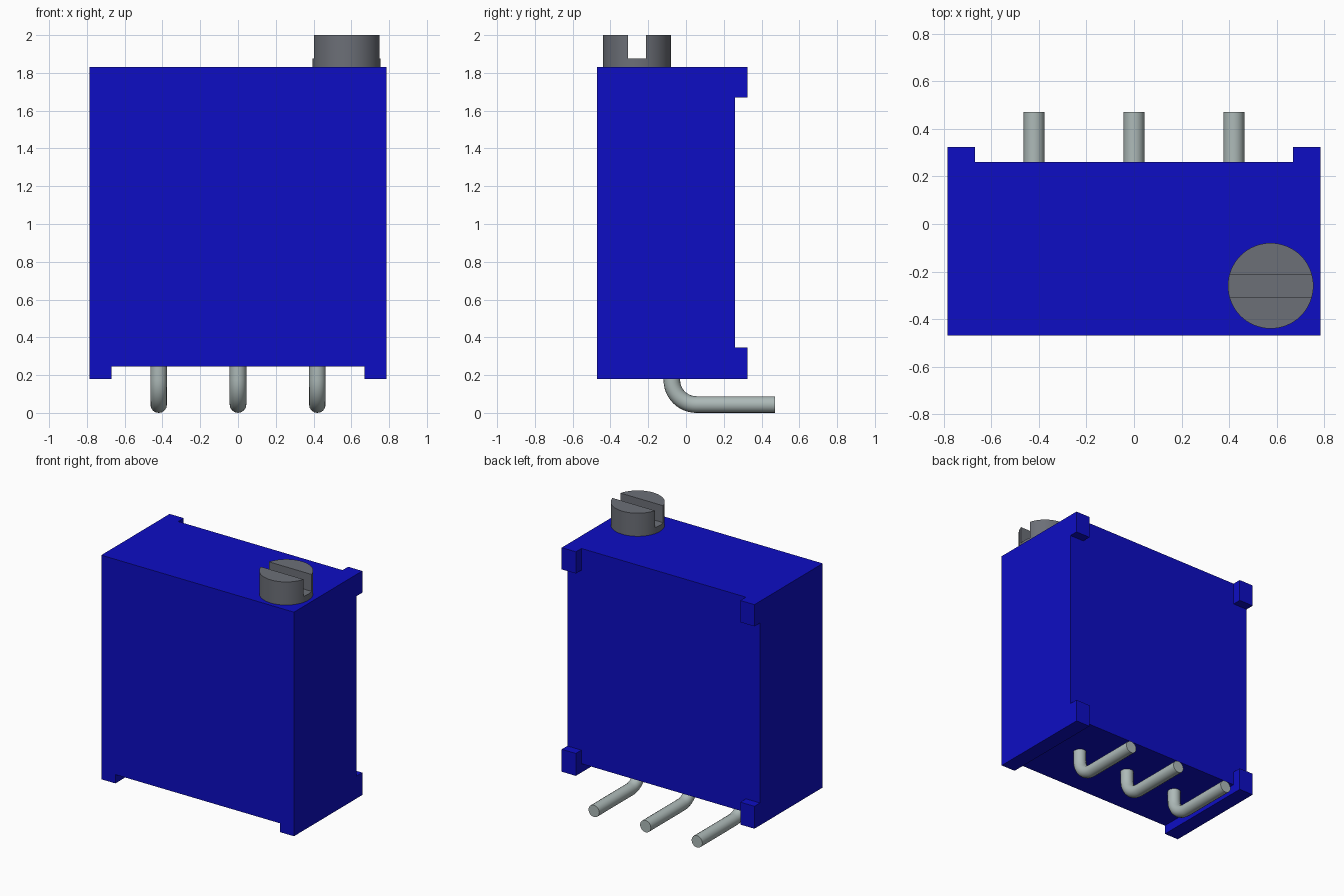
import bpy, bmesh, math
from mathutils import Vector

cube = bpy.data.objects.get("Cube")
if cube:
    bpy.data.objects.remove(cube, do_unlink=True)


def material(name, rgb, metallic=0.0):
    m = bpy.data.materials.new(name)
    m.use_nodes = True
    m.diffuse_color = (*rgb, 1)
    bsdf = next(n for n in m.node_tree.nodes if n.type == 'BSDF_PRINCIPLED')
    bsdf.inputs["Base Color"].default_value = (*rgb, 1)
    return m


BLUE = material("blue plastic", (0.004, 0.004, 0.55))
STEEL = material("dark grey screw", (0.15, 0.16, 0.185))
TIN = material("tinned pin", (0.42, 0.49, 0.48))


def new_object(name, bm, mat):
    me = bpy.data.meshes.new(name)
    bmesh.ops.recalc_face_normals(bm, faces=bm.faces)
    bm.to_mesh(me)
    bm.free()
    me.materials.append(mat)
    ob = bpy.data.objects.new(name, me)
    bpy.context.collection.objects.link(ob)
    return ob


def box(name, lo, hi, mat):
    lo, hi = Vector(lo), Vector(hi)
    bm = bmesh.new()
    bmesh.ops.create_cube(bm, size=1)
    for v in bm.verts:
        v.co = Vector((v.co[i] * (hi[i] - lo[i]) + (lo[i] + hi[i]) / 2) for i in range(3))
    return new_object(name, bm, mat)


def activate(ob):
    bpy.ops.object.select_all(action='DESELECT')
    ob.select_set(True)
    bpy.context.view_layer.objects.active = ob


def cut(ob, lo, hi):
    """Subtract a box from an object and discard the cutter."""
    cutter = box("cutter", lo, hi, ob.data.materials[0])
    cutter.hide_render = True
    mod = ob.modifiers.new("cut", 'BOOLEAN')
    mod.operation = 'DIFFERENCE'
    mod.solver = 'EXACT'
    mod.object = cutter
    activate(ob)
    bpy.ops.object.modifier_apply(modifier=mod.name)
    bpy.data.objects.remove(cutter, do_unlink=True)


# Housing: a block with the underside and back channelled, leaving feet and corner pads
W, FOOT = 0.785, 0.67
FRONT, BACK, PAD = -0.47, 0.26, 0.325
housing = box("housing", (-W, FRONT, 0.18), (W, PAD, 1.83), BLUE)
cut(housing, (-FOOT, -1, 0), (FOOT, 1, 0.245))
cut(housing, (-FOOT, BACK, -0.1), (FOOT, 1, 2.2))
cut(housing, (-1, BACK, 0.345), (1, 1, 1.67))

# Adjustment screw with a slot across its head
bm = bmesh.new()
bmesh.ops.create_cone(bm, cap_ends=True, segments=64, radius1=0.18, radius2=0.18, depth=0.17)
bmesh.ops.translate(bm, verts=bm.verts, vec=(0.575, -0.26, 1.915))
screw = new_object("adjustment_screw", bm, STEEL)
cut(screw, (0.2, -0.307, 1.875), (1, -0.213, 2.2))
activate(screw)
bpy.ops.object.shade_smooth_by_angle(angle=math.radians(30))

# Three bent pins: straight down, quarter bend, then out to the back
R, BEND = 0.044, 0.13
cy, cz = 0.055, R + BEND
path = [(-BEND + cy, 0.26)]
path += [(cy - BEND * math.cos(a), cz - BEND * math.sin(a))
         for a in (math.radians(90 * i / 12) for i in range(13))]
path += [(0.472, R)]
for name, x in (("right_pin", -0.42), ("middle_pin", 0.0), ("left_pin", 0.42)):
    curve = bpy.data.curves.new(name, 'CURVE')
    curve.dimensions = '3D'
    curve.bevel_depth = R
    curve.bevel_resolution = 6
    curve.use_fill_caps = True
    spline = curve.splines.new('POLY')
    spline.points.add(len(path) - 1)
    for p, (y, z) in zip(spline.points, path):
        p.co = (x, y, z, 1)
    curve.materials.append(TIN)
    pin = bpy.data.objects.new(name, curve)
    bpy.context.collection.objects.link(pin)
    activate(pin)
    bpy.ops.object.convert(target='MESH')
    bpy.ops.object.shade_smooth_by_angle(angle=math.radians(40))
